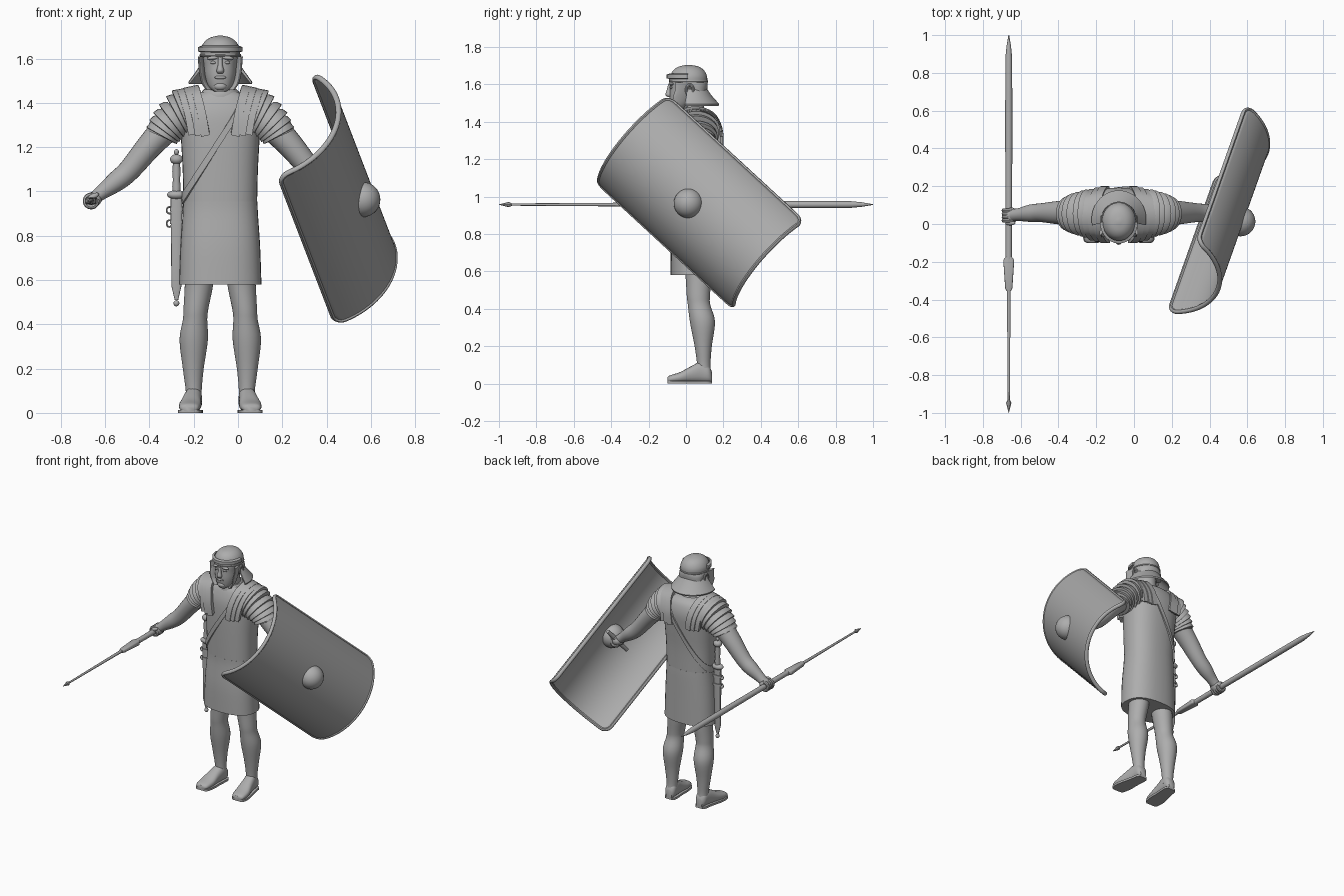
import bpy, bmesh, math
from mathutils import Vector as V, Matrix

if "Cube" in bpy.data.objects:
    bpy.data.objects.remove(bpy.data.objects["Cube"])

MID = -0.08  # x of the body's symmetry plane
grey = bpy.data.materials.new("plain_grey")
grey.diffuse_color = (0.42, 0.42, 0.42, 1)
grey.use_nodes = True
grey.node_tree.nodes["Principled BSDF"].inputs["Base Color"].default_value = grey.diffuse_color


def add(name, bm):
    bmesh.ops.recalc_face_normals(bm, faces=bm.faces)
    me = bpy.data.meshes.new(name)
    bm.to_mesh(me)
    bm.free()
    me.materials.append(grey)
    ob = bpy.data.objects.new(name, me)
    bpy.context.collection.objects.link(ob)
    return ob


def ring(c, u, v, n=28, p=2.0):
    """Superellipse ring of points around c, spanned by u and v."""
    out = []
    for i in range(n):
        a = 2 * math.pi * i / n
        f = lambda t: math.copysign(abs(t) ** (2 / p), t)
        out.append(V(c) + V(u) * f(math.cos(a)) + V(v) * f(math.sin(a)))
    return out


def loft(name, rings, loop=False):
    bm = bmesh.new()
    vs = [[bm.verts.new(p) for p in r] for r in rings]
    n = len(vs[0])
    for k in range(len(vs) if loop else len(vs) - 1):
        a, b = vs[k], vs[(k + 1) % len(vs)]
        for i in range(n):
            j = (i + 1) % n
            bm.faces.new((a[i], a[j], b[j], b[i]))
    if not loop:
        bm.faces.new(vs[0])
        bm.faces.new(vs[-1])
    return add(name, bm)


def smooth(rows, k=4):
    """Catmull-Rom resampling of rows of numbers."""
    out = []
    for i in range(len(rows) - 1):
        q = [rows[max(0, min(len(rows) - 1, i + d))] for d in (-1, 0, 1, 2)]
        for s in range(k):
            t = s / k
            out.append([0.5 * (2 * b + (c - a) * t + (2 * a - 5 * b + 4 * c - d) * t * t
                               + (3 * b - a - 3 * c + d) * t ** 3) for a, b, c, d in zip(*q)])
    return out + [list(rows[-1])]


def column(name, rows, p=2.0, k=4, x=MID):
    """Upright loft; rows are z, half width, half depth, centre y, x offset."""
    return loft(name, [ring((x + r[4], r[3], r[0]), (r[1], 0, 0), (0, r[2], 0), 36, p)
                       for r in smooth(rows, k)])


def rod(name, p, q, profile, n=16):
    """Turned rod from p to q; profile is (fraction, radius)."""
    p, q = V(p), V(q)
    d = (q - p).normalized()
    u = d.cross(V((1, 0, 0)) if abs(d.x) < 0.8 else V((0, 1, 0))).normalized()
    w = d.cross(u)
    return loft(name, [ring(p.lerp(q, t), u * r, w * r, n) for t, r in profile])


def ball(name, c, r, rot=0):
    bm = bmesh.new()
    m = Matrix.Translation(c) @ Matrix.Rotation(rot, 4, 'Y') @ Matrix.Diagonal((*r, 1))
    bmesh.ops.create_uvsphere(bm, u_segments=28, v_segments=18, radius=1, matrix=m)
    return add(name, bm)


def hoop(name, c, u, v, r):
    """Thin closed ring of wire radius r."""
    c, u, v = V(c), V(u), V(v)
    w = u.cross(v).normalized() * r
    return loft(name, [ring(p, (p - c).normalized() * r, w, 8) for p in ring(c, u, v, 28)], True)


# torso armour and tunic skirt
TORSO = [(0.93, .166, .120, .05, 0), (1.1, .170, .125, .05, 0), (1.25, .178, .132, .055, 0),
         (1.35, .180, .132, .06, 0), (1.42, .145, .112, .06, 0), (1.45, .09, .085, .05, 0)]
column("torso", TORSO, 2.4)
column("skirt", [(.58, .186, .127, .045, 0), (.75, .180, .127, .045, 0),
                 (.9, .170, .122, .05, 0), (.955, .168, .121, .05, 0)], 2.4)

# collar and neck
column("collar", [(1.41, .105, .095, .045, 0), (1.44, .092, .088, .04, 0), (1.462, .072, .074, .035, 0)])
column("neck", [(1.4, .062, .062, .04, 0), (1.55, .058, .06, .03, 0)])

# baldric strap running round the torso
fine = smooth(TORSO, 8)


def on_torso(a, z, off):
    z = max(.931, min(1.449, z))
    for r, s in zip(fine, fine[1:]):
        if r[0] <= z <= s[0]:
            t = (z - r[0]) / (s[0] - r[0])
            rx, ry, cy = [r[i] + (s[i] - r[i]) * t for i in (1, 2, 3)]
            f = lambda q: math.copysign(abs(q) ** (2 / 2.4), q)
            return V((MID + (rx + off) * f(math.cos(a)), cy + (ry + off) * f(math.sin(a)), z))


strap = []
for i in range(64):
    a = 2 * math.pi * i / 64
    lo, hi = .93, 1.45
    for _ in range(25):
        z = (lo + hi) / 2
        if z < .97 + 1.6 * (on_torso(a, z, 0).x + .245):
            lo = z
        else:
            hi = z
    strap.append([on_torso(a, z + dz, o) for dz, o in ((-.024, -.01), (.024, -.01), (.024, .008), (-.024, .008))])
loft("baldric_strap", strap, True)

# head and face
column("head", [(1.452, .028, .03, -.045, 0), (1.475, .055, .06, -.02, 0), (1.52, .07, .082, -.005, 0),
                (1.57, .075, .09, .003, 0), (1.62, .08, .092, .008, 0), (1.66, .06, .07, .01, 0)], 2.2)
column("nose", [(1.532, .012, .01, -.088, 0), (1.545, .017, .018, -.092, 0), (1.57, .011, .013, -.09, 0),
                (1.605, .009, .01, -.084, 0)])
ball("mouth", (MID, -.083, 1.515), (.026, .009, .008))
ball("chin", (MID, -.066, 1.475), (.03, .022, .02))
for s in (-1, 1):
    ball("brow", (MID + s * .033, -.078, 1.603), (.028, .014, .009), s * .1)
    ball("eye", (MID + s * .031, -.077, 1.582), (.014, .010, .007))

# helmet dome, visor band and flared neck guard
column("helmet_dome", [(1.545, .083, .045, .065, 0), (1.59, .088, .07, .045, 0), (1.612, .09, .1, .014, 0),
                       (1.645, .088, .098, .014, 0), (1.675, .072, .082, .014, 0),
                       (1.695, .045, .052, .014, 0), (1.704, .008, .008, .014, 0)])
hoop("helmet_band", (MID, .014, 1.615), (.089, 0, 0), (0, .099, 0), .006)
visor = []
for i in range(25):
    a = math.radians(180 + 180 * i / 24)
    c, s = math.cos(a), math.sin(a)
    visor.append([V((MID + r * c, .01 + (r + .013) * s, z)) for r, z in
                  ((.085, 1.628), (.1, 1.632), (.1, 1.652), (.085, 1.658))])
loft("visor_band", visor)
guard = []
for i in range(29):
    a = math.radians(-12 + 204 * i / 28)
    c, s = math.cos(a), math.sin(a)
    guard.append([V((MID + x * c, .025 + y * s, z)) for x, y, z in
                  ((.08, .08, 1.565), (.105, .105, 1.53), (.142, .15, 1.485), (.145, .153, 1.494),
                   (.11, .11, 1.542), (.088, .088, 1.575))])
loft("neck_guard", guard)

for s in (-1, 1):
    X = lambda d: MID + s * d

    # cheek guard and ear hoop
    cheek = [(1.458, .05, -.045, .022), (1.49, .07, -.035, .032), (1.53, .08, -.03, .04),
             (1.57, .084, -.02, .038), (1.61, .087, -.015, .045)]
    loft("cheek_guard", [ring((X(d), y, z), (s * .009, .006, 0), (-s * .012, w, 0), 16)
                         for z, d, y, w in smooth(cheek)])
    hoop("ear_hoop", (X(.09), .02, 1.57), (0, .018, 0), (0, 0, .027), .008)

    # leg
    column("leg", [(.05, .038, .042, .095, s * .120), (.1, .036, .036, .095, s * .12),
                   (.2, .047, .046, .092, s * .122), (.33, .064, .067, .088, s * .12),
                   (.42, .055, .06, .07, s * .114), (.47, .056, .062, .066, s * .11),
                   (.58, .064, .07, .067, s * .096), (.72, .07, .08, .06, s * .085)])
    # foot and sole
    foot = [(-.1, .026, .03, .14), (-.085, .043, .04, .14), (-.03, .05, .058, .136), (.03, .043, .09, .129),
            (.08, .039, .112, .122), (.12, .036, .095, .119), (.138, .022, .06, .118)]
    rows = smooth(foot)
    loft("foot", [ring((X(d), y, h / 2 + .004), (w, 0, 0), (0, 0, h / 2), 20, 2.4) for y, w, h, d in rows])
    loft("sole", [[V((X(d + e * (w + .004)), y, z)) for e, z in ((-1, 0), (1, 0), (1, .014), (-1, .014))]
                  for y, w, h, d in rows])

    # arm: offset, height, in-plane radius, depth radius, y
    arm = smooth([(.15, 1.37, .075, .08, .06), (.23, 1.30, .068, .07, .06), (.32, 1.205, .058, .062, .06),
                  (.41, 1.097, .05, .05, .06), (.47, 1.045, .046, .046, .057), (.53, 1.0, .034, .034, .05),
                  (.575, .965, .027, .032, .046)])
    rings = []
    for i, r in enumerate(arm):
        a, b = arm[max(0, i - 1)], arm[min(len(arm) - 1, i + 1)]
        t = V((b[0] - a[0], 0, b[1] - a[1])).normalized()
        rings.append(ring((X(r[0]), r[4], r[1]), V((-s * t.z, 0, t.x)) * r[2], (0, r[3], 0), 24))
    loft("arm", rings)

    # fist with curled fingers and thumb
    ball("fist", (X(.572), .046, .964), (.042, .042, .034), s * .6)
    for i in range(4):
        hoop("finger", (X(.583), .018 + .018 * i, .957), (.027, 0, 0), (0, 0, .027), .011)
    ball("thumb", (X(.575), .005, .976), (.03, .012, .013), s * .5)

    # overlapping shoulder lames that turn from the shoulder down the arm
    lames = smooth([(.15, 1.36, .112, .125, .40), (.22, 1.312, .088, .105, .80), (.262, 1.262, .072, .085, 1.15)], 3)
    for i, (d, z, r, ry, ang) in enumerate(lames[:-1]):
        ax = V((s * math.cos(ang), 0, -math.sin(ang)))
        up = V((s * math.sin(ang), 0, math.cos(ang)))
        c = V((X(d), .055, z))
        loft("shoulder_lame", [ring(c + ax * h, up * (r + e), (0, ry + e, 0), 32)
                               for h, e in ((-.012, -.012), (.0, -.002), (.026, .003), (.028, -.008))])
    d, z, r, ry, ang = lames[-1]
    ax = V((s * math.cos(ang), 0, -math.sin(ang)))
    up = V((s * math.sin(ang), 0, math.cos(ang)))
    c = V((X(d), .055, z))
    loft("sleeve", [ring(c + ax * h, up * r * k, (0, ry * k, 0), 32) for h, k in ((-.03, 1), (.015, .96))])

    # three shoulder straps folded over front to back
    path = smooth([(.095, -.092, 1.255), (.112, -.085, 1.35), (.135, -.045, 1.435), (.147, .045, 1.468),
                   (.135, .14, 1.44), (.112, .185, 1.36), (.097, .19, 1.27)])
    for k, (off, lift) in enumerate(((-.028, .006), (0, 0), (.03, -.008))):
        band = []
        for y0 in path:
            n = V((0, y0[1] - .05, (y0[2] - 1.33) * .9)).normalized()
            p = V((X(y0[0] + off), y0[1], y0[2])) + n * lift
            w = V((.019, 0, -.004 * s))
            band.append([p - w - n * .02, p + w - n * .02, p + w + n * .004, p - w + n * .004])
        loft("shoulder_strap", band)

# javelin: shaft, tapered block, iron shank and head
SX, SZ = -.663, .957
rod("javelin_shaft", (SX, 1, SZ), (SX, -.2, SZ), [(0, .002), (.05, .012), (.1, .018), (.4, .019), (1, .017)])
loft("javelin_block", [ring((SX, y, SZ), (w, 0, 0), (0, 0, h), 16, 4) for y, w, h in
                       ((-.175, .017, .015), (-.19, .029, .017), (-.34, .019, .013), (-.355, .012, .01))])
rod("javelin_shank", (SX, -.33, SZ), (SX, -.95, SZ), [(0, .010), (1, .006)], 10)
rod("javelin_head", (SX, -.93, SZ), (SX, -1, SZ), [(0, .006), (.25, .014), (1, .001)], 8)

# sword in its scabbard
WX, WY = -.278, .045
loft("scabbard", [ring((WX, WY, z), (w, 0, 0), (0, .5 * w, 0), 16, 3) for z, w in
                  ((.975, .027), (.7, .024), (.57, .022), (.51, .008))])
ball("scabbard_tip", (WX, WY, .495), (.013, .013, .014))
rod("sword_grip", (WX, WY, .98), (WX, WY, 1.16), [(0, .017), (.25, .019), (.4, .016), (.6, .019), (.8, .016), (1, .018)])
ball("sword_guard", (WX, WY, .985), (.042, .027, .021))
ball("sword_pommel", (WX, WY, 1.145), (.029, .026, .023))
ball("pommel_button", (WX, WY, 1.178), (.011, .011, .013))
for z in (.86, .92):
    loft("scabbard_band", [ring((WX, WY, z + h), (.03, 0, 0), (0, .018, 0), 16, 3) for h in (-.008, .008)])
    for s in (-1, 1):
        hoop("scabbard_ring", (WX + s * .032, WY, z - .005), (.012, 0, 0), (0, 0, .015), .004)

# curved shield with rounded corners
C = V((.388, .08, .968))
across = V((-.152, -.37, -.46)).normalized()
along = V((.258, .726, -.64))
along = (along - across * along.dot(across)).normalized()
out = across.cross(along).normalized()
R, HALF, LEN, RC = .335, 1.14, .505, .05


def shield_point(u, v):
    d = max(0, abs(v) - (LEN - RC))
    w = HALF * R - RC + math.sqrt(max(0, RC * RC - d * d))
    a = u * w / R
    return C + along * v + across * R * math.sin(a) + out * R * (math.cos(a) - math.cos(HALF))


vlist = [LEN - RC + RC * math.sin(math.pi / 2 * i / 6) for i in range(7)]
vlist = [-v for v in reversed(vlist)] + [(i - 4) / 5 * (LEN - RC) for i in range(9)] + vlist
ulist = [i / 16 - 1 for i in range(33)]
bm = bmesh.new()
g = [[bm.verts.new(shield_point(u, v)) for u in ulist] for v in vlist]
for r, q in zip(g, g[1:]):
    for i in range(len(r) - 1):
        bm.faces.new((r[i], r[i + 1], q[i + 1], q[i]))
mod = add("shield_board", bm).modifiers.new("thickness", 'SOLIDIFY')
mod.thickness, mod.offset = .016, 0

# shield rim, boss and grip
edge = ([shield_point(u, vlist[0]) for u in ulist] + [shield_point(1, v) for v in vlist[1:]]
        + [shield_point(u, vlist[-1]) for u in ulist[-2::-1]] + [shield_point(-1, v) for v in vlist[-2:0:-1]])
rim = []
for i, p in enumerate(edge):
    t = (edge[(i + 1) % len(edge)] - edge[i - 1]).normalized()
    radial = (p - C + out * R * math.cos(HALF))
    n = (radial - along * radial.dot(along)).normalized()
    n = (n - t * n.dot(t)).normalized()
    rim.append(ring(p, n * .013, t.cross(n) * .011, 10))
loft("shield_rim", rim, True)
ball("shield_boss", C + out * .188, (.079, .079, .079))
grip = V((MID + .583, .046, .957))
rod("shield_grip", grip - across * .11, grip + across * .11, [(0, .012), (.5, .016), (1, .012)])

# smooth shading with sharp edges kept
bpy.ops.object.select_all(action='SELECT')
bpy.context.view_layer.objects.active = bpy.context.selected_objects[0]
bpy.ops.object.shade_smooth_by_angle(angle=math.radians(38))
